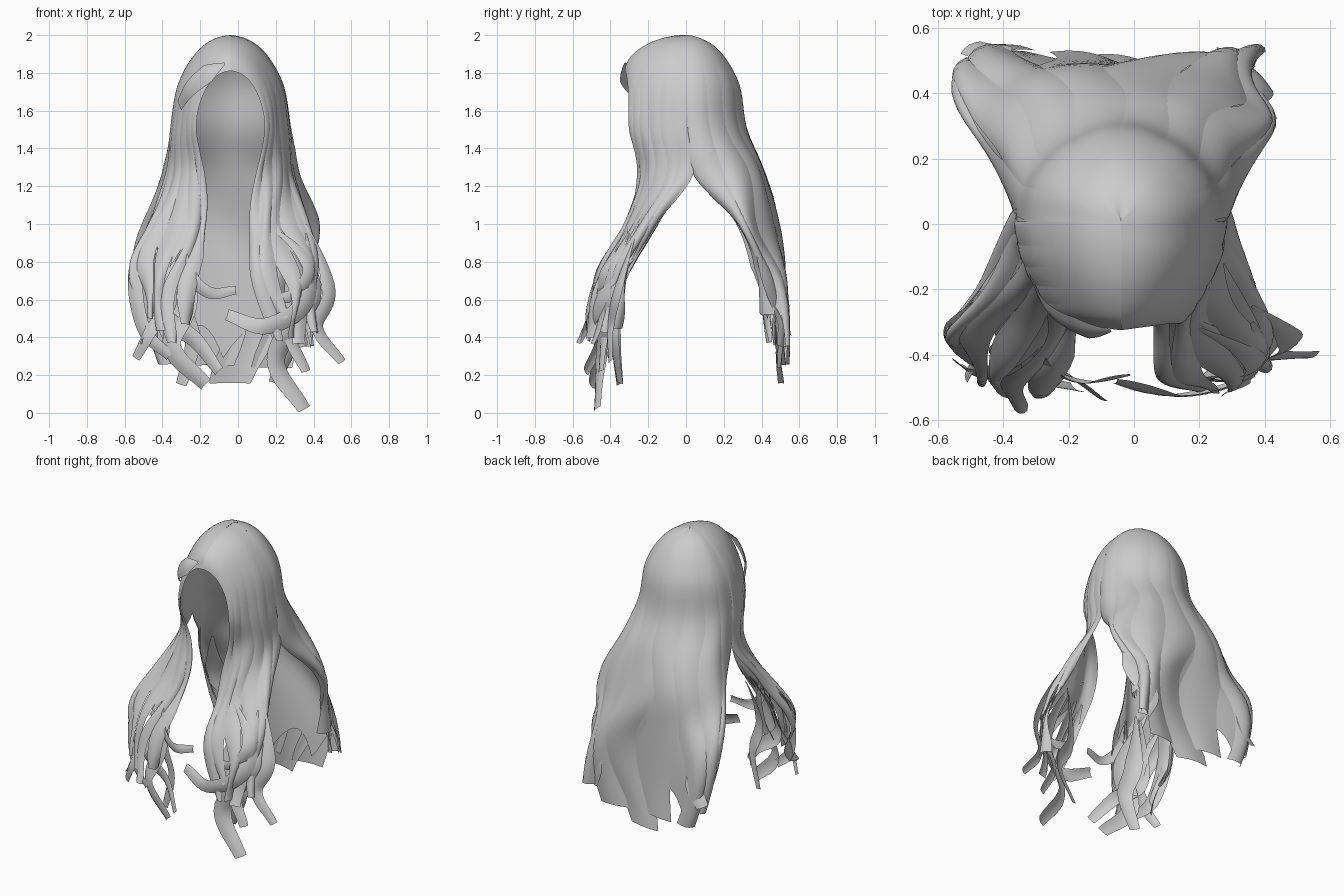
import bpy, math, random
from mathutils import Vector

random.seed(4)
cube = bpy.data.objects.get("Cube")
if cube:
    bpy.data.objects.remove(cube, do_unlink=True)

hair = bpy.data.materials.new("light grey hair")
hair.use_nodes = True
colour = (0.6, 0.6, 0.6, 1)
hair.diffuse_color = colour
hair.node_tree.nodes["Principled BSDF"].inputs["Base Color"].default_value = colour

PART_X = -0.04          # the parting sits a little off centre


def spline(points, t):
    """Catmull-Rom point at t in 0..1 (runs on a little past the end)."""
    last = len(points) - 1
    f = t * last
    i = max(0, min(int(f), last - 1))
    f -= i
    b, c = points[i], points[i + 1]
    d = points[i + 2] if i + 2 <= last else c * 2 - b
    a = points[i - 1] if i else b * 3 - c * 3 + d
    return (b * 2 + (c - a) * f + (a * 2 - b * 5 + c * 4 - d) * f * f
            + (b * 3 - a - c * 3 + d) * f ** 3) / 2


def grid_object(name, rows):
    """Smooth sheet through rows of points."""
    n = len(rows[0])
    verts = [p for row in rows for p in row]
    faces = [(j * n + i, (j + 1) * n + i, (j + 1) * n + i + 1, j * n + i + 1)
             for j in range(len(rows) - 1) for i in range(n - 1)]
    mesh = bpy.data.meshes.new(name)
    mesh.from_pydata(verts, [], faces)
    mesh.materials.append(hair)
    mesh.polygons.foreach_set("use_smooth", [True] * len(faces))
    mesh.update()
    obj = bpy.data.objects.new(name, mesh)
    bpy.context.collection.objects.link(obj)
    return obj


def guide(start, lower, levels, side):
    """Guide hair: an arc from the parting to the temple, then falling points."""
    (y, z), (sx, sy), low = start, lower[0], levels[0]
    points = []
    for k in range(4):
        a = k * math.pi / 6
        points.append(Vector((PART_X + side * sx * math.sin(a),
                              y + (sy - y) * math.sin(a),
                              low + (z - low) * math.cos(a))))
    for (px, py), pz in zip(lower[1:], levels[1:]):
        wide = px
        if side < 0 and px > 0.05:
            wide += 0.04 * min(1, max(0, (1.27 - pz) * 3))
        points.append(Vector((PART_X + side * wide, py, pz)))
    return points


def make_surface(guides, wave):
    """Function giving the point at u across and v down the guide hairs."""
    def surface(u, v):
        p = spline([spline(g, v) for g in guides], u)
        ramp = max(0, v - 0.5) * wave
        p.x += ramp * math.sin(v * 19 + u * 9)
        p.y += ramp * 0.6 * math.cos(v * 17 + u * 14)
        return p
    return surface


def sheet(name, surface, u0, u1, v0, v1, nu, nv, lift=0, bulge=0, sway=0, taper=0,
          hem=0, rise_sides=0):
    """Part of a surface, lifted outward, with swaying sides and a ragged hem."""
    rows, e, phase = [], 0.004, random.uniform(0, 6)
    for j in range(nv + 1):
        t, row = j / nv, []
        for i in range(nu + 1):
            s = i / nu - 0.5
            end = v1 - hem * abs(math.sin(s * 22)) - rise_sides * (2 * s) ** 4
            v = v0 + t * (end - v0)
            u = (u0 + u1) / 2 + s * (u1 - u0) * (1 - taper * t * t)
            u += sway * t * math.sin(phase + v * 15)
            u = min(1, max(0, u))
            p = surface(u, v)
            du = surface(min(1, u + e), v) - surface(max(0, u - e), v)
            dv = surface(u, v + e) - surface(u, v - e)
            normal = dv.cross(du).normalized()
            row.append(p + normal * t * (lift + bulge * math.cos(math.pi * s)))
        rows.append(row)
    return grid_object(name, rows)


def lock(name, points, width, facing):
    """Free curved ribbon of hair with a shallow arched section."""
    points = [Vector(p) for p in points]
    facing = Vector(facing).normalized()
    rows, steps, e = [], 24, 0.01
    for j in range(steps + 1):
        t = j / steps
        p = spline(points, t)
        tangent = spline(points, t + e) - spline(points, t - e)
        across = tangent.cross(facing).normalized()
        w = width * min(1, 0.1 + t * 3) * (1 - 0.45 * t * t)
        rows.append([p + across * w * s + facing * w * (0.12 - s * s / 2)
                     for s in (-0.5, -0.25, 0, 0.25, 0.5)])
    return grid_object(name, rows)


# Guide hairs: parting (y, z), then (distance from parting, y) at each level
front_levels = (1.5, 1.27, 1.0, 0.74, 0.45)
front = [
    ((-.325, 1.81), [(.18, -.3), (.14, -.25), (.09, -.3), (.1, -.43), (.2, -.49)]),
    ((-.29, 1.89), [(.22, -.26), (.19, -.23), (.18, -.31), (.23, -.46), (.28, -.52)]),
    ((-.2, 1.955), [(.26, -.19), (.27, -.17), (.28, -.28), (.37, -.42), (.35, -.49)]),
    ((-.1, 1.99), [(.3, -.1), (.32, -.07), (.39, -.22), (.47, -.36), (.42, -.42)]),
    ((0, 2), [(.315, .01), (.33, .04), (.38, -.16), (.44, -.3), (.39, -.34)]),
]
back_levels = (1.5, 1.27, 1.0, 0.7, 0.22)
back = [
    ((0, 2), [(.315, .01), (.33, .04), (.39, .26), (.4, .38), (.36, .46)]),
    ((.01, 2), [(.29, .14), (.35, .23), (.43, .33), (.42, .46), (.4, .51)]),
    ((.01, 2), [(.18, .26), (.21, .37), (.27, .45), (.28, .5), (.28, .51)]),
    ((.01, 1.995), [(0, .32), (0, .41), (0, .47), (0, .49), (0, .48)]),
]

left_front = [guide(s, l, front_levels, 1) for s, l in front]
right_front = [guide(s, l, front_levels, -1) for s, l in reversed(front)]
back_guides = [guide(s, l, back_levels, 1) for s, l in back]
back_guides += [guide(s, l, back_levels, -1) for s, l in reversed(back[:-1])]

# Back curtain with overlapping locks
back_surface = make_surface(back_guides, 0.09)
sheet("back_curtain", back_surface, 0, 1, 0, 0.98, 64, 48, hem=0.05, rise_sides=0.1)
for k in range(8):
    u = 0.08 + k * 0.12
    drop = 0.12 * abs(2 * u - 1) ** 3
    sheet("back_lock", back_surface, u - 0.08, u + 0.08, 0.2,
          random.uniform(0.98, 1.03) - drop, 8, 36, lift=0.005, bulge=0.02,
          sway=0.045, taper=0.25)

# Front sides: swept from the parting, then split into locks
for side, guides in (("left", left_front), ("right", right_front)):
    surface = make_surface(guides, 0.06)
    sheet(side + "_front_sweep", surface, 0, 1, 0, 0.85, 36, 40, hem=0.08)
    for k in range(6):
        u = 0.08 + k * 0.168
        sheet(side + "_front_lock", surface, u - 0.1, u + 0.1, 0.2,
              random.uniform(0.94, 1.06), 6, 36,
              lift=0.006, bulge=0.014, sway=0.06, taper=0.35)

# Fringe flap swept over the right temple
lock("right_fringe", [(-.07, -.325, 1.85), (-.17, -.315, 1.79), (-.26, -.26, 1.71),
                      (-.31, -.17, 1.63)], 0.12, (-0.5, -1, 0.5))

# Loose curling ends at the front
left_curls = [
    (.14, [(.2, -.3, 1), (.34, -.42, .6), (.2, -.45, .28), (.35, -.47, .02)]),
    (.09, [(.36, -.25, 1), (.48, -.36, .65), (.42, -.4, .45), (.55, -.4, .27)]),
    (.11, [(.36, -.3, .95), (.36, -.45, .6), (.15, -.52, .46), (-.06, -.48, .52)]),
    (.08, [(.15, -.3, 1), (.37, -.42, .78), (.28, -.47, .62), (.12, -.46, .63)]),
    (.12, [(.3, -.28, .9), (.2, -.37, .6), (.28, -.38, .4), (.19, -.35, .16)]),
    (.10, [(.36, -.24, .9), (.4, -.4, .62), (.28, -.43, .42), (.36, -.45, .22)]),
]
right_curls = [
    (.08, [(-.3, -.3, 1), (-.28, -.42, .78), (-.16, -.48, .64), (-.01, -.46, .65)]),
    (.10, [(-.42, -.2, 1.05), (-.54, -.34, .75), (-.5, -.42, .45), (-.36, -.46, .3)]),
    (.14, [(-.35, -.3, .95), (-.27, -.42, .6), (-.35, -.46, .35), (-.17, -.5, .15)]),
    (.09, [(-.45, -.25, .9), (-.38, -.42, .6), (-.47, -.46, .42), (-.54, -.42, .29)]),
    (.11, [(-.3, -.3, .9), (-.4, -.42, .55), (-.22, -.45, .38), (-.1, -.53, .22)]),
    (.12, [(-.25, -.28, .9), (-.3, -.36, .6), (-.24, -.37, .38), (-.3, -.35, .15)]),
]
for width, path in left_curls:
    lock("left_curl", path, width, (0.6, -1, 0))
for width, path in right_curls:
    lock("right_curl", path, width, (-0.6, -1, 0))

# Flared corner locks at the back
lock("back_left_flare", [(.35, .34, 1), (.37, .44, .7), (.3, .51, .5), (.34, .5, .35)],
     0.14, (0.6, 1, 0))
lock("back_right_flare", [(-.43, .34, 1), (-.47, .44, .7), (-.42, .51, .55), (-.5, .54, .42)],
     0.14, (-0.6, 1, 0))
